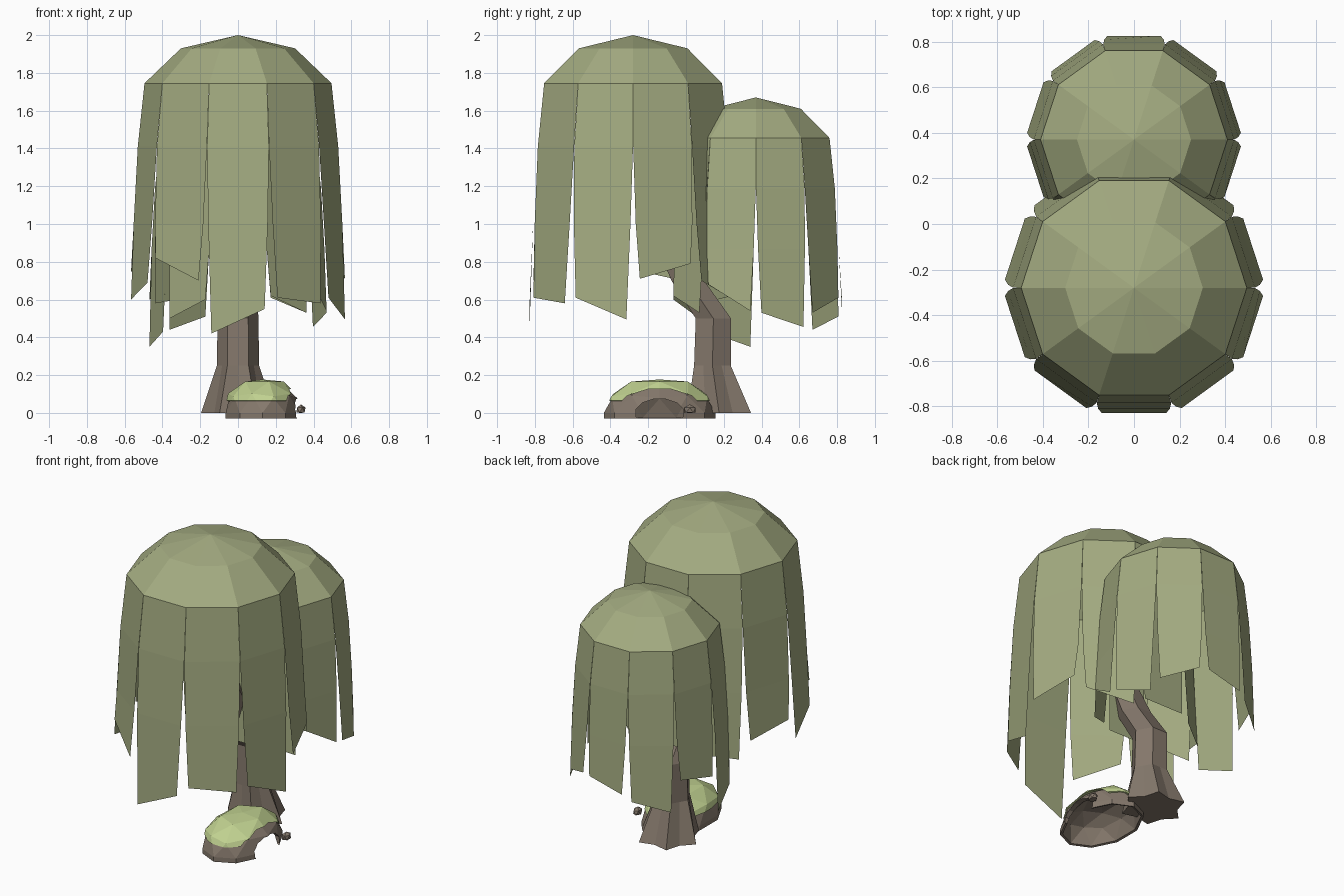
import bpy, bmesh
from math import sin, cos, radians
from mathutils import Vector

if "Cube" in bpy.data.objects:
    bpy.data.objects.remove(bpy.data.objects["Cube"], do_unlink=True)


def material(name, r, g, b):
    m = bpy.data.materials.new(name)
    m.use_nodes = True
    m.diffuse_color = (r, g, b, 1)
    m.node_tree.nodes["Principled BSDF"].inputs["Base Color"].default_value = (r, g, b, 1)
    return m


LEAF = material("willow_green", .37, .41, .22)
BARK = material("bark_brown", .235, .19, .15)
MOSS = material("moss_green", .53, .64, .28)


def finish(bm, name, mat):
    me = bpy.data.meshes.new(name)
    bm.to_mesh(me)
    bm.free()
    ob = bpy.data.objects.new(name, me)
    bpy.context.collection.objects.link(ob)
    if mat:
        me.materials.append(mat)
    return ob


def bridge(bm, a, b):
    n = len(a)
    for i in range(n):
        bm.faces.new((a[i], a[(i + 1) % n], b[(i + 1) % n], b[i]))


# Ten-sided leaf cap with ten hanging, slanted strips
def canopy(name, y, top, mid, low, radius, drop, ends):
    bm = bmesh.new()
    rings = [[bm.verts.new((r * cos(radians(36 * i)), y + r * sin(radians(36 * i)), z))
              for i in range(10)] for r, z in ((radius, low), (radius * .61, mid))]
    bridge(bm, *rings)
    peak = bm.verts.new((0, y, top))
    for i in range(10):
        bm.faces.new((rings[1][i], rings[1][(i + 1) % 10], peak))
    finish(bm, name + "_cap", LEAF)

    # Rows: distance from the axis, half width and fall along the strip
    rows = ((.951, .309, 0), (1.02, .33, .28), (1.07, .318, .62), (1.11, .285, 1))
    for k, (start, end) in enumerate(ends):
        bm = bmesh.new()
        a = radians(18 + 36 * k)
        out, side = Vector((cos(a), sin(a), 0)), Vector((-sin(a), cos(a), 0))
        previous = None
        for dist, half, fall in rows:
            pair = []
            for sign, tip in ((-1, start), (1, end)):
                z = tip if fall == 1 else low - drop * fall
                p = (out * dist + side * half * sign) * radius
                pair.append(bm.verts.new((p.x, p.y + y, z)))
            if previous:
                bm.faces.new((pair[0], pair[1], previous[1], previous[0]))
            previous = pair
        finish(bm, f"{name}_strip_{k + 1}", LEAF)


canopy("large_canopy", -.28, 2, 1.93, 1.745, .495, 1.2,
       ((.71, .79), (.7, .6), (.65, .65), (.62, .58), (.69, .75),
        (.6, .69), (.82, .7), (.42, .55), (.61, .58), (.61, .495)))
canopy("small_canopy", .37, 1.67, 1.61, 1.455, .41, .95,
       ((.53, .455), (.53, .61), (.61, .55), (.51, .44), (.64, .6),
        (.35, .43), (.5, .6), (.6, .6), (.62, .53), (.68, .54)))

# Six-sided trunk with flared, notched roots, leaning forward above
bm = bmesh.new()
previous = None
for y, z, r, notch in ((.175, 0, .195, .74), (.14, .25, .112, .866), (.145, .5, .108, .866),
                       (.01, .7, .1, .866), (-.18, 1.1, .08, .866)):
    ring = []
    for i in range(12):
        a, q = radians(30 * i), r * (notch if i % 2 else 1)
        ring.append(bm.verts.new((q * cos(a), y + q * sin(a), z)))
    if previous:
        bridge(bm, previous, ring)
    else:
        bm.faces.new(ring[::-1])
    previous = ring
bm.faces.new(previous)
finish(bm, "trunk", BARK)

ROCK_AT = Vector((.13, -.14, 0))


# Arched cutter pointing to the side
def arch_cutter(name, x0, half_y, height):
    bm = bmesh.new()
    rings = [[bm.verts.new((x, ROCK_AT.y + half_y * cos(radians(30 * i + 15)),
                            height * sin(radians(30 * i + 15))))
              for i in range(12)] for x in (x0, .6)]
    bridge(bm, *rings)
    bm.faces.new(rings[0][::-1])
    bm.faces.new(rings[1])
    bmesh.ops.recalc_face_normals(bm, faces=bm.faces[:])
    ob = finish(bm, name, None)
    ob.hide_render = True
    ob.hide_set(True)
    return ob


# Low faceted dome with an arched opening
def dome(name, size, bottom, ceiling, thickness, cutter, mat):
    bm = bmesh.new()
    bmesh.ops.create_icosphere(bm, subdivisions=2, radius=1)
    for v in bm.verts:
        v.co = Vector((v.co.x * size[0], v.co.y * size[1],
                       min(v.co.z * size[2], ceiling))) + ROCK_AT
    bmesh.ops.bisect_plane(bm, geom=bm.verts[:] + bm.edges[:] + bm.faces[:],
                           plane_co=(0, 0, bottom), plane_no=(0, 0, 1), clear_inner=True)
    ob = finish(bm, name, mat)
    shell = ob.modifiers.new("shell", 'SOLIDIFY')
    shell.thickness = thickness
    cut = ob.modifiers.new("opening", 'BOOLEAN')
    cut.operation = 'DIFFERENCE'
    cut.solver = 'EXACT'
    cut.object = cutter
    return ob


dome("hollow_rock", (.205, .295, .175), 0, .16, .03,
     arch_cutter("rock_opening", .16, .13, .075), BARK)
dome("moss_cover", (.215, .3, .195), .065, .177, .015,
     arch_cutter("moss_opening", .2, .24, .13), MOSS)

# Small pebble beside the rock
bm = bmesh.new()
bmesh.ops.create_icosphere(bm, subdivisions=1, radius=.03)
for v in bm.verts:
    v.co = Vector((v.co.x * .9 + .333, v.co.y * 1.2 + .02, max(v.co.z + .015, 0)))
finish(bm, "pebble", BARK)
